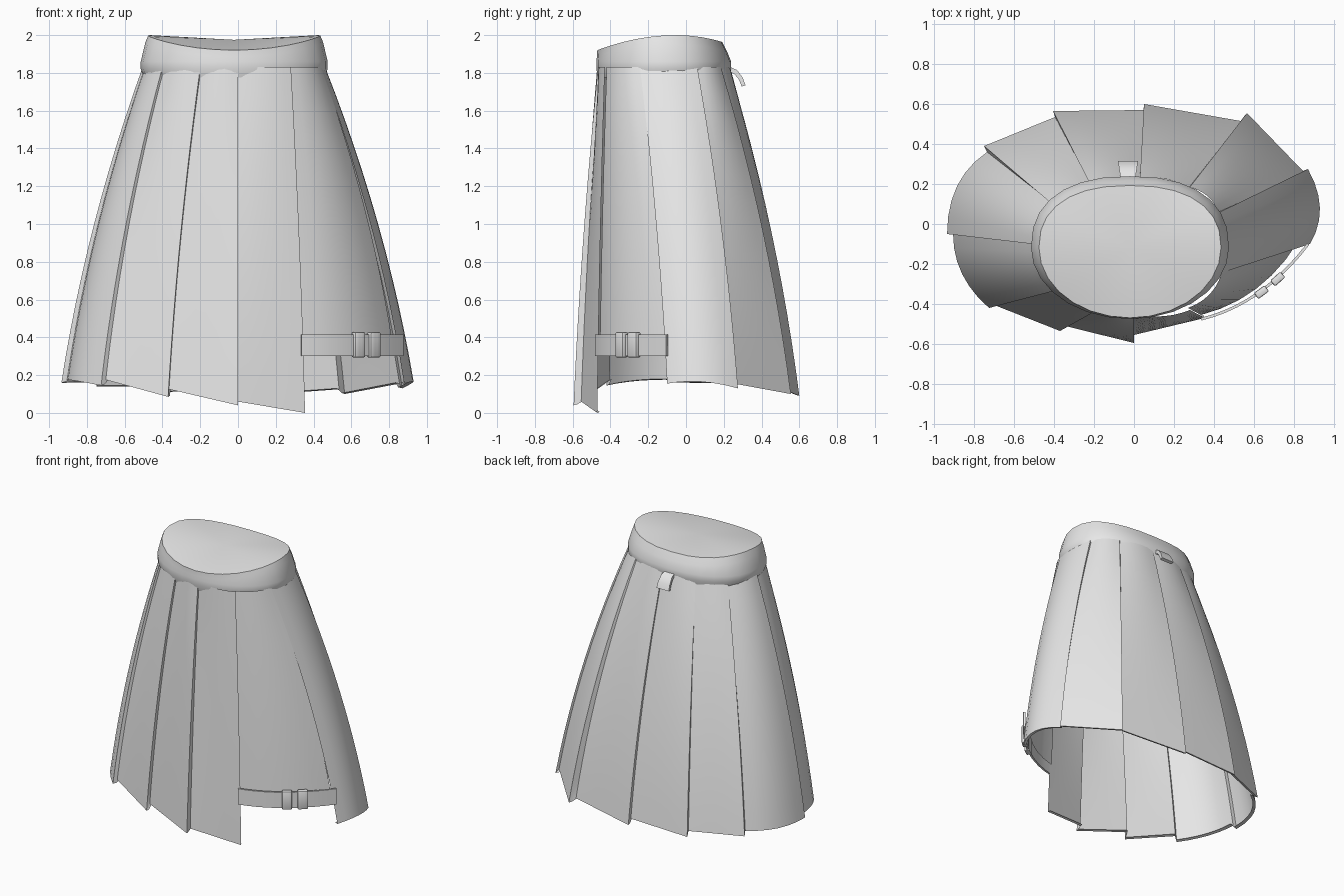
import bpy, bmesh, math
from mathutils import Vector

if "Cube" in bpy.data.objects:
    bpy.data.objects.remove(bpy.data.objects["Cube"])

cloth = bpy.data.materials.new("grey_cloth")
cloth.diffuse_color = (0.8, 0.8, 0.8, 1)
cloth.use_nodes = True
cloth.node_tree.nodes["Principled BSDF"].inputs["Base Color"].default_value = cloth.diffuse_color


def finish(name, bm, angle=40):
    me = bpy.data.meshes.new(name)
    bm.to_mesh(me)
    bm.free()
    me.materials.append(cloth)
    for p in me.polygons:
        p.use_smooth = True
    me.set_sharp_from_angle(angle=math.radians(angle))
    ob = bpy.data.objects.new(name, me)
    bpy.context.collection.objects.link(ob)
    return ob


def loft(bm, columns, closed=False):
    """Quads between neighbouring columns of points."""
    cols = [[bm.verts.new(p) for p in c] for c in columns]
    n = len(cols)
    for i in range(n if closed else n - 1):
        a, b = cols[i], cols[(i + 1) % n]
        for j in range(len(a) - 1):
            bm.faces.new((a[j], b[j], b[j + 1], a[j + 1]))
    return cols


def along(pts, t):
    """Point on a straight line (2 points) or smooth curve (3 points)."""
    p = [Vector(q) for q in pts]
    if len(p) == 2:
        return p[0].lerp(p[1], t)
    return p[0] * (2 * (t - .5) * (t - 1)) + p[1] * (4 * t * (1 - t)) + p[2] * (2 * t * (t - .5))


def drop(top, hem, rows=12):
    """Column of points that flares from waist to hem."""
    out = []
    for r in range(rows + 1):
        s = r / rows
        f = s + .4 * s * (1 - s)
        out.append(Vector((top.x + (hem.x - top.x) * f, top.y + (hem.y - top.y) * f,
                           top.z + (hem.z - top.z) * s)))
    return out


# Pleated body: each pleat starts proud and ends tucked under the next one
WZ = 1.83
waist = [(.28, -.43), (0, -.465), (-.2, -.44), (-.4, -.335), (-.505, -.1), (-.41, .1),
         (-.22, .2), (.03, .23), (.28, .185), (.43, .06), (.45, -.25)]
hems = [
    [(.355, -.47, 0), (0, -.555, .06)],
    [(0, -.595, .04), (-.365, -.505, .125)],
    [(-.37, -.535, .085), (-.70, -.405, .175)],
    [(-.725, -.42, .145), (-.86, -.25, .17), (-.905, -.05, .175)],
    [(-.935, -.05, .16), (-.885, .19, .16), (-.735, .36, .165)],
    [(-.75, .39, .14), (-.395, .535, .14)],
    [(-.405, .565, .11), (.05, .57, .125)],
    [(.05, .6, .09), (.535, .515, .125)],
    [(.565, .555, .10), (.855, .255, .155)],
    [(.87, .275, .13), (.93, .08, .165), (.88, -.1, .155)],
]
columns = []
for i, hem in enumerate(hems):
    a = Vector((*waist[i], WZ))
    b = Vector((*waist[i + 1], WZ))
    b.x, b.y = b.x * .975, b.y * .975
    mid = (a + b) / 2
    mid.x, mid.y = mid.x * 1.06 + .001, (mid.y + .12) * 1.06 - .12
    for k in range(7):
        t = k / 6
        col = drop(along([a, mid, b], t), along(hem, t))
        h = col[-1]
        col.append(Vector((h.x * .975, h.y * .97, h.z + .005)))   # turned hem
        columns.append(col)
bm = bmesh.new()
loft(bm, columns)
finish("pleated_body", bm)

# Underlay panel filling the slit down to the strap
bm = bmesh.new()
loft(bm, [drop(along([(.44, -.24, WZ), (.38, -.35, WZ), (.27, -.42, WZ)], k / 6),
               along([(.82, -.09, .36), (.61, -.325, .36), (.335, -.455, .36)], k / 6))
          for k in range(7)])
finish("slit_panel", bm)


# Waistband with closed top
def band_column(a):
    c, s = math.cos(a), math.sin(a)
    p = .85 if s > 0 else 1.0
    x = .495 * math.copysign(abs(c) ** p, c)
    y = .357 * math.copysign(abs(s) ** p, s)
    ring = lambda kx, ky, z: Vector((-.02 + x * kx, -.118 + y * ky, z))
    top = ring(.92, .87 if s > 0 else .985, 0)
    d = top.y + .05
    top.z = 2 - (.08 * (d / .42) ** 2 if d < 0 else .025 * (d / .2) ** 2)
    return [top, ring(.95, .94 if s > 0 else .99, top.z - .05 if s > 0 else top.z - .035),
            ring(1, 1, 1.86), ring(1, 1, 1.82), ring(.96, .965, 1.775)]


bm = bmesh.new()
cols = loft(bm, [band_column(-math.tau * k / 28) for k in range(28)], closed=True)
centre = bm.verts.new((-.02, -.12, 1.975))
for i in range(28):
    bm.faces.new((cols[i][0], centre, cols[(i + 1) % 28][0]))
finish("waistband", bm, 35)

# Strap across the slit, a closed thin ribbon
strap_path = [(.335, -.475), (.62, -.345), (.87, -.10)]


def strap_point(t, out, z):
    p = along([(*q, 0) for q in strap_path], t)
    d = along([(*q, 0) for q in strap_path], t + .01) - p
    n = Vector((d.y, -d.x, 0)).normalized()
    return p + n * out + Vector((0, 0, z))


def ribbon(name, t0, t1, inner, outer, z0, z1, steps, bevel):
    bm = bmesh.new()
    prof = [(outer, z1), (outer, z0), (inner, z0), (inner, z1), (outer, z1)]
    cols = loft(bm, [[strap_point(t0 + (t1 - t0) * k / steps, o, z) for o, z in prof]
                     for k in range(steps + 1)])
    for c in (cols[0], cols[-1]):
        bm.faces.new(c[:4])
    bmesh.ops.remove_doubles(bm, verts=bm.verts, dist=1e-5)
    bmesh.ops.recalc_face_normals(bm, faces=bm.faces)
    if bevel:
        bmesh.ops.bevel(bm, geom=list(bm.edges), offset=bevel, segments=2,
                        affect='EDGES', profile=.5)
    finish(name, bm)


ribbon("slit_strap", 0, 1, -.006, .008, .30, .415, 10, 0)
ribbon("strap_keeper_front", .475, .575, -.012, .026, .293, .428, 2, .008)
ribbon("strap_keeper_rear", .63, .73, -.012, .026, .293, .428, 2, .008)

# Hanging loop at the back: two thin layers joined at the lower end
bm = bmesh.new()
loop = [(.215, 1.84), (.27, 1.815), (.30, 1.775), (.315, 1.735), (.295, 1.728),
        (.28, 1.765), (.255, 1.795), (.215, 1.81)]
sides = []
for sx in (-1, 1):
    sides.append([bm.verts.new((-.03 + sx * (.035 + .015 * (y - .215) / .1), y, z))
                  for y, z in loop])
for i in range(8):
    j = (i + 1) % 8
    bm.faces.new((sides[0][i], sides[1][i], sides[1][j], sides[0][j]))
bm.faces.new(sides[0])
bm.faces.new(sides[1][::-1])
bmesh.ops.recalc_face_normals(bm, faces=bm.faces)
finish("back_loop", bm)
